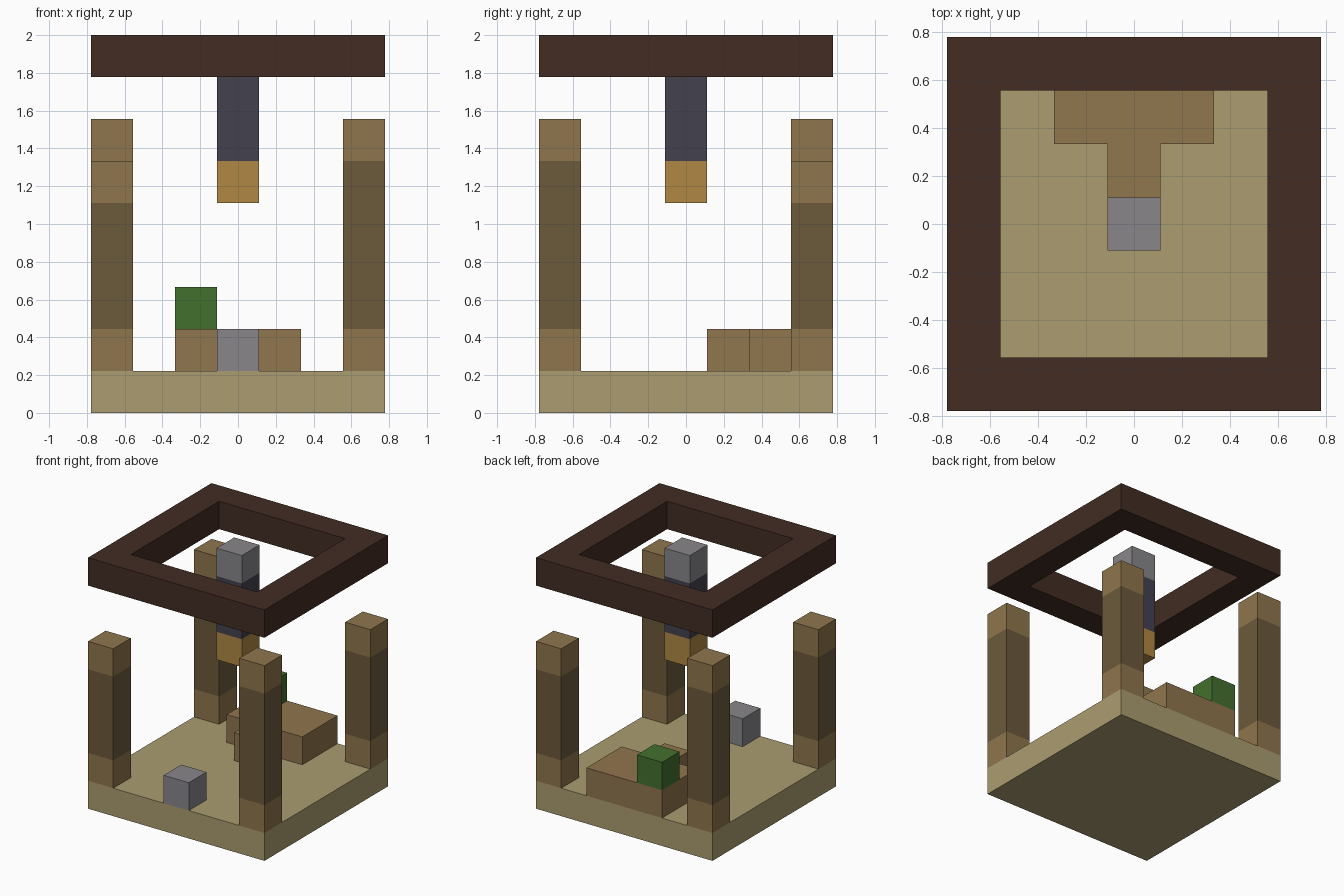
import bpy
import bmesh

if "Cube" in bpy.data.objects:
    bpy.data.objects.remove(bpy.data.objects["Cube"], do_unlink=True)

U = 2 / 9  # one block; the model is 7 x 7 x 9 blocks


def linear(c):
    c /= 255
    return c / 12.92 if c <= 0.04045 else ((c + 0.055) / 1.055) ** 2.4


def material(name, r, g, b):
    colour = (linear(r), linear(g), linear(b), 1)
    mat = bpy.data.materials.new(name)
    mat.use_nodes = True
    mat.diffuse_color = colour
    bsdf = next(n for n in mat.node_tree.nodes if n.type == "BSDF_PRINCIPLED")
    bsdf.inputs["Base Color"].default_value = colour
    bsdf.inputs["Roughness"].default_value = 0.9
    return mat


sand = material("sand", 171, 157, 112)
plank = material("plank brown", 143, 118, 77)
log = material("log brown", 108, 90, 60)
bench_wood = material("bench brown", 144, 118, 78)
stone = material("stone grey", 136, 134, 137)
leaf = material("leaf green", 67, 112, 45)
gold = material("lantern gold", 176, 136, 68)
slate = material("slate blue", 67, 65, 79)
dark_wood = material("dark wood", 66, 44, 35)


def prism(name, polygons, levels, mats):
    """Extrude plan polygons (in blocks) up through the levels, one material per storey."""
    bm = bmesh.new()
    made = {}

    def vert(p):
        if p not in made:
            made[p] = bm.verts.new((p[0] * U, p[1] * U, levels[0] * U))
        return made[p]

    front = [bm.faces.new([vert(p) for p in poly]) for poly in polygons]
    for i, (low, high) in enumerate(zip(levels, levels[1:])):
        # keep only the lowest cap, so no walls are left inside
        result = bmesh.ops.extrude_face_region(bm, geom=front, use_keep_orig=(i == 0))
        new = [g for g in result["geom"] if isinstance(g, bmesh.types.BMFace)]
        verts = [g for g in result["geom"] if isinstance(g, bmesh.types.BMVert)]
        bmesh.ops.translate(bm, verts=verts, vec=(0, 0, (high - low) * U))
        front = new
    bmesh.ops.recalc_face_normals(bm, faces=bm.faces)
    # colour each storey by height
    for f in bm.faces:
        z = f.calc_center_median().z / U
        f.material_index = sum(z > level for level in levels[1:-1])
    mesh = bpy.data.meshes.new(name)
    bm.to_mesh(mesh)
    bm.free()
    for m in mats:
        mesh.materials.append(m)
    obj = bpy.data.objects.new(name, mesh)
    bpy.context.collection.objects.link(obj)
    return obj


def square(x, y, half=0.5):
    return [(x + sx * half, y + sy * half)
            for sx, sy in ((-1, -1), (1, -1), (1, 1), (-1, 1))]


# Floor slab
prism("floor_slab", [square(0, 0, 3.5)], [0, 1], [sand])

# Corner posts: two opposite corners are one block taller
for name, sx, sy in (("front_right_post", -1, -1), ("front_left_post", 1, -1),
                     ("back_right_post", -1, 1), ("back_left_post", 1, 1)):
    top = 6 if sx * sy > 0 else 7
    prism(name, [square(3 * sx, 3 * sy)], [1, 2, top - 1, top], [plank, log, plank])

# Square roof ring
outer, inner = square(0, 0, 3.5), square(0, 0, 2.5)
ring = [[outer[i], outer[(i + 1) % 4], inner[(i + 1) % 4], inner[i]] for i in range(4)]
prism("roof_ring", ring, [8, 9], [dark_wood])

# Hanging lantern: gold lamp, slate chain, stone cap
prism("hanging_lantern", [square(0, 0)], [5, 6, 8, 9], [gold, slate, stone])

# T-shaped bench against the back edge
bench = [(-1.5, 3.5), (-1.5, 1.5), (-0.5, 1.5), (-0.5, 0.5),
         (0.5, 0.5), (0.5, 1.5), (1.5, 1.5), (1.5, 3.5)]
prism("bench", [bench], [1, 2], [bench_wood])

# Plant on the bench and stone step at the front edge
prism("plant", [square(-1, 3)], [2, 3], [leaf])
prism("stone_step", [square(0, -3)], [1, 2], [stone])
